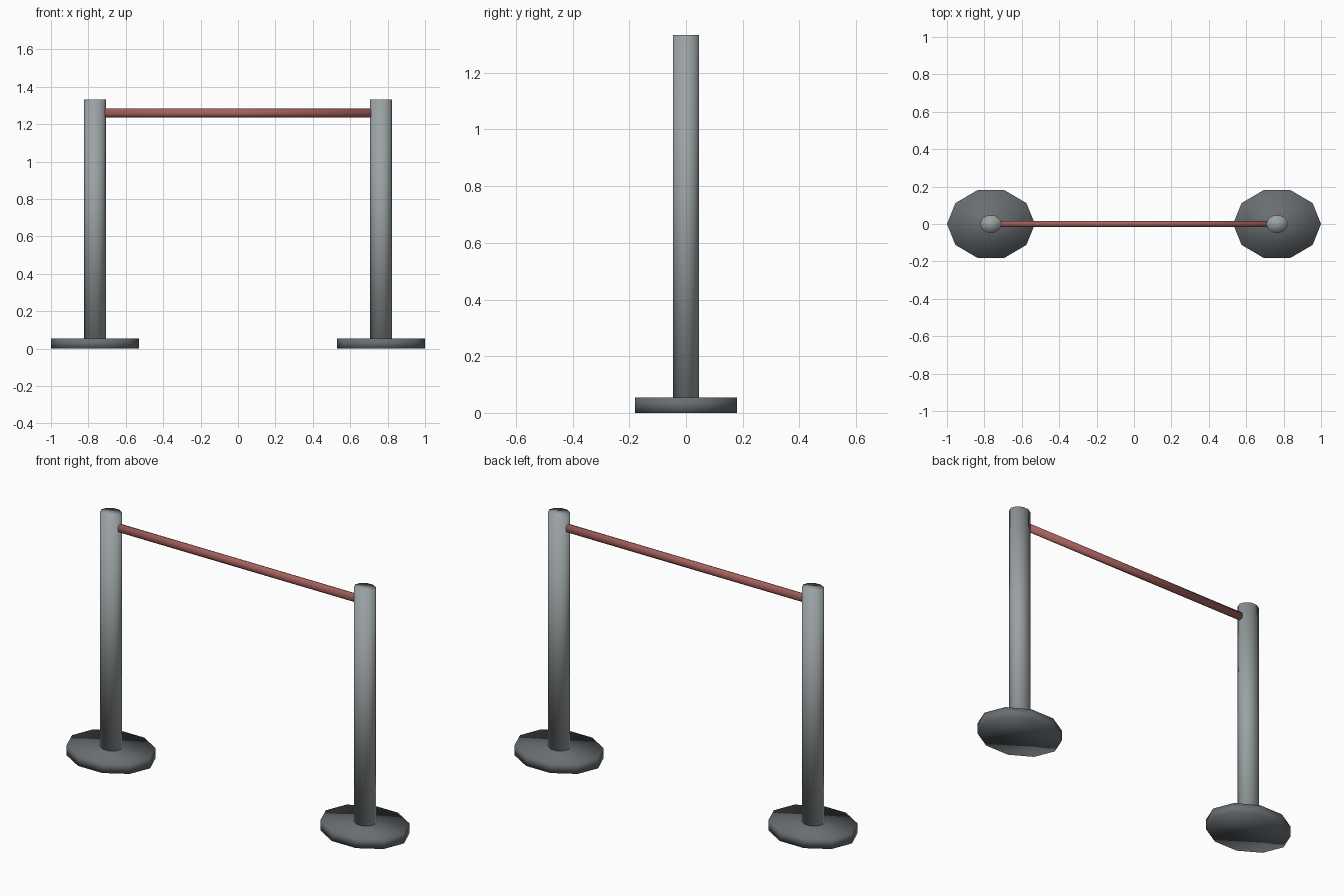
import bpy
from math import pi, radians
from mathutils import Matrix

cube = bpy.data.objects.get("Cube")
if cube:
    bpy.data.objects.remove(cube, do_unlink=True)


def material(name, rgb):
    mat = bpy.data.materials.new(name)
    mat.use_nodes = True
    colour = (*rgb, 1.0)
    mat.diffuse_color = colour
    mat.node_tree.nodes["Principled BSDF"].inputs["Base Color"].default_value = colour
    return mat


steel = material("light grey steel", (0.33, 0.36, 0.37))
iron = material("dark grey iron", (0.14, 0.155, 0.165))
red = material("dull red", (0.38, 0.12, 0.11))


def rod(name, location, radii, length, mat, turn=0.0):
    """Ten-sided oval rod, smooth all over; turn tips it about the y axis."""
    bpy.ops.mesh.primitive_cylinder_add(vertices=10, radius=1, depth=length)
    obj = bpy.context.object
    obj.name = name
    # a vertex of the outline points along the first radius
    obj.data.transform(Matrix.Rotation(pi / 2, 4, 'Z'))
    obj.data.transform(Matrix.Diagonal((*radii, 1, 1)))
    obj.data.transform(Matrix.Rotation(turn, 4, 'Y'))
    obj.location = location
    obj.data.materials.append(mat)
    bpy.ops.object.shade_smooth()
    return obj


BASE_TOP, POST_TOP, POST_X = 0.055, 1.333, 0.765

# Two posts on flat bases
for side, x in (("left", POST_X), ("right", -POST_X)):
    rod(side + "_base", (x, 0, BASE_TOP / 2), (0.235, 0.19), BASE_TOP, iron)
    rod(side + "_post", (x, 0, (BASE_TOP + POST_TOP) / 2),
        (0.058, 0.049), POST_TOP - BASE_TOP, steel)

# Rail between the posts
rod("rail", (0, 0, 1.26), (0.023, 0.0178), 1.424, red, radians(90))
